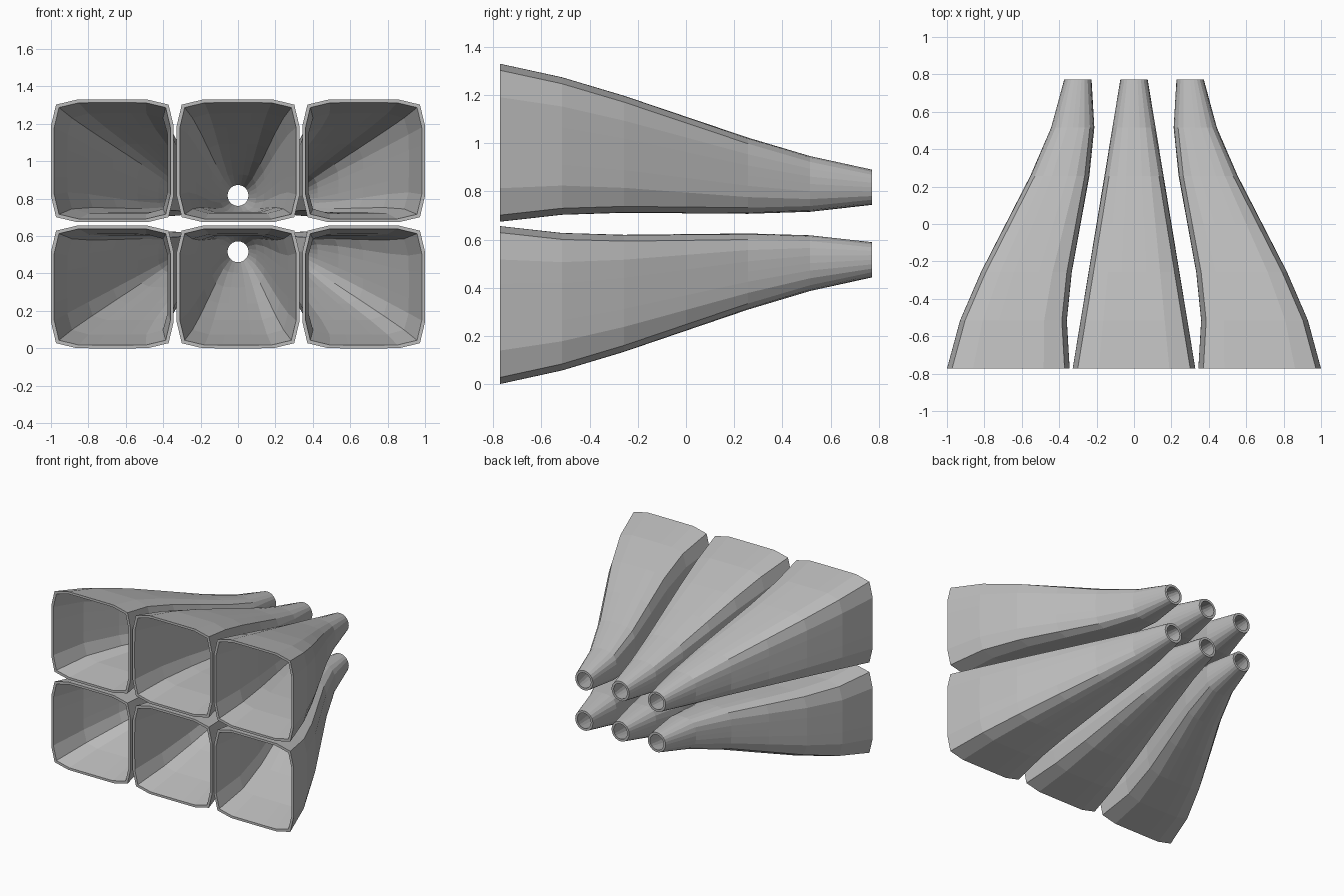
import bpy, bmesh, math

if "Cube" in bpy.data.objects:
    bpy.data.objects.remove(bpy.data.objects["Cube"])

SIDES, STEPS = 24, 6
WALL = 0.017

metal = bpy.data.materials.new("plain_grey")
metal.diffuse_color = (0.5, 0.5, 0.5, 1)
metal.use_nodes = True
metal.node_tree.nodes["Principled BSDF"].inputs["Base Color"].default_value = metal.diffuse_color


def section(bm, centre, y, half, power):
    """Ring whose outline goes from a rounded square (high power) to a circle (2)."""
    ring = []
    for i in range(SIDES):
        a = 2 * math.pi * i / SIDES
        c, s = math.cos(a), math.sin(a)
        r = half / (abs(c) ** power + abs(s) ** power) ** (1 / power)
        ring.append(bm.verts.new((centre[0] + r * c, y, centre[1] + r * s)))
    return ring


def bridge(bm, a, b):
    for i in range(SIDES):
        j = (i + 1) % SIDES
        bm.faces.new((a[i], a[j], b[j], b[i]))


def duct(name, front, back):
    bm = bmesh.new()
    outer, inner = [], []
    for k in range(STEPS + 1):
        t = k / STEPS
        s = t * t * (3 - 2 * t)          # eased sideways sweep
        centre = [f + (b - f) * s for f, b in zip(front, back)]
        y = -0.773 + 1.546 * t
        half = 0.328 + (0.073 - 0.328) * t
        power = 8 - 6 * t
        outer.append(section(bm, centre, y, half, power))
        inner.append(section(bm, centre, y, half - WALL, power))
    # closed loop of rings: outside, back rim, inside, front rim
    loop = outer + inner[::-1]
    for k in range(len(loop)):
        bridge(bm, loop[k], loop[(k + 1) % len(loop)])
    bmesh.ops.recalc_face_normals(bm, faces=bm.faces)
    mesh = bpy.data.meshes.new(name)
    bm.to_mesh(mesh)
    bm.free()
    mesh.materials.append(metal)
    bpy.context.collection.objects.link(bpy.data.objects.new(name, mesh))


# three columns by two rows of square-to-round ducts
for row, zf, zb in (("lower", 0.328, 0.516), ("upper", 1.002, 0.817)):
    for col, side in (("left", -1), ("middle", 0), ("right", 1)):
        duct(f"{row}_{col}_duct", (0.672 * side, zf), (0.30 * side, zb))
